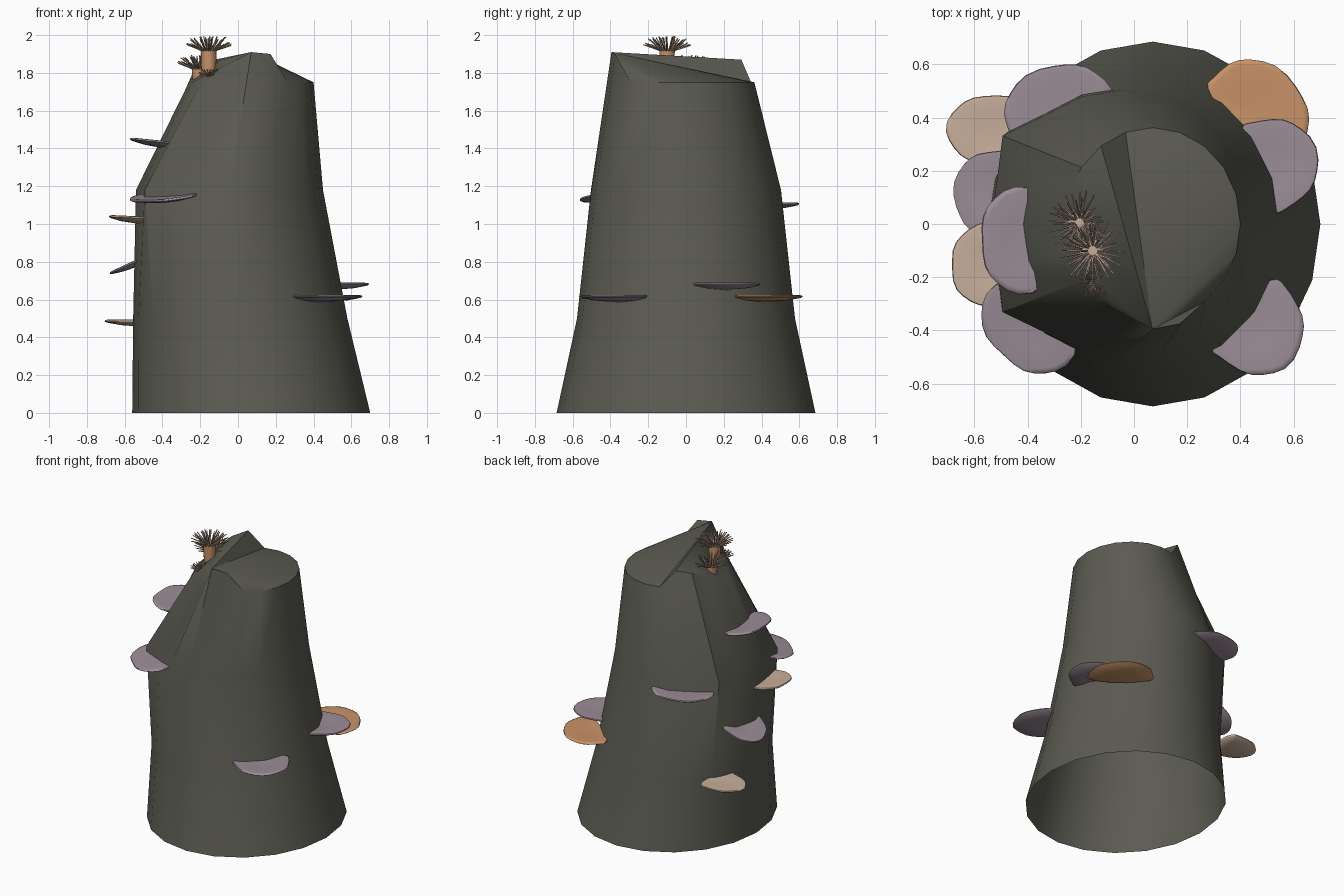
import bpy, math, random
from mathutils import Vector, Matrix

if "Cube" in bpy.data.objects:
    bpy.data.objects.remove(bpy.data.objects["Cube"])

random.seed(4)


def material(name, rgb):
    m = bpy.data.materials.new(name)
    m.diffuse_color = (*rgb, 1)
    m.use_nodes = True
    m.node_tree.nodes["Principled BSDF"].inputs["Base Color"].default_value = m.diffuse_color
    return m


ROCK = material("dark_rock", (0.105, 0.105, 0.085))
MAUVE = material("mauve", (0.33, 0.265, 0.31))
TAN = material("pale_tan", (0.58, 0.43, 0.33))
ORANGE = material("orange_brown", (0.58, 0.29, 0.14))


def build(name, verts, faces, mats, angle=40, indices=None):
    me = bpy.data.meshes.new(name)
    me.from_pydata(verts, [], faces)
    for m in mats:
        me.materials.append(m)
    if indices:
        me.polygons.foreach_set("material_index", indices)
    me.polygons.foreach_set("use_smooth", [True] * len(faces))
    me.set_sharp_from_angle(angle=math.radians(angle))
    me.update()
    ob = bpy.data.objects.new(name, me)
    bpy.context.collection.objects.link(ob)
    return ob


# Hollow rock column: leaning stack of 20-sided rings, open underneath
N = 20
rings = [(0, 0.07, 0.63, 0.685), (0.5, 0.012, 0.567, 0.577),
         (1.18, -0.045, 0.495, 0.503), (1.75, 0.07, 0.33, 0.362)]
broken_rim = {15: 1.91, 16: 1.90, 7: 1.87, 8: 1.84, 9: 1.79}
verts, faces = [], []
for r, (z, cx, rx, ry) in enumerate(rings):
    for i in range(N):
        a = math.tau * i / N
        k = 1.0
        if r == 2 and i in (8, 12):      # blunt corners on the left shoulder
            k = 1.12
        if r == 3 and i in (15, 16):
            k = 1.09
        zz = broken_rim.get(i, z) if r == 3 else z
        verts.append((cx + rx * k * math.cos(a) * (1 if r < 3 else 1 / k),
                      ry * k * math.sin(a), zz))
for r in range(3):
    for i in range(N):
        j = (i + 1) % N
        faces.append((r * N + i, r * N + j, r * N + N + j, r * N + N + i))
# jagged top, fanned out from the front peak
peak = 3 * N + 15
for k in range(1, N - 1):
    faces.append((peak, 3 * N + (15 + k) % N, 3 * N + (16 + k) % N))
build("rock_column", verts, faces, [ROCK], 35)


# Shelf growths: thin rounded lobes half sunk in the rock
def shelf(name, x, y, z, direction, half_width, depth, mat, tilt=0):
    n = 28
    phase = random.uniform(0, 6)
    profile = [(0.5, 0.002), (0.9, 0.009), (0.985, 0.007), (1.0, 0.0),
               (0.96, -0.006), (0.6, -0.020)]
    vs, fs = [], []
    for s, h in profile:
        for i in range(n):
            a = math.tau * i / n
            c, t = math.cos(a), math.sin(a)
            wob = 1 + 0.03 * math.sin(3 * a + phase) + 0.015 * math.sin(7 * a + phase)
            u = math.copysign(abs(c) ** 0.9, c) * (depth if c > 0 else 0.07)
            v = math.copysign(abs(t) ** 0.9, t) * half_width
            vs.append(Vector((u * s * wob, v * s * wob, h)))
    for r in range(len(profile) - 1):
        for i in range(n):
            j = (i + 1) % n
            fs.append((r * n + j, r * n + i, r * n + n + i, r * n + n + j))
    top, bottom = len(vs), len(vs) + 1
    vs += [Vector((0, 0, 0)), Vector((0, 0, -0.03))]
    last = (len(profile) - 1) * n
    for i in range(n):
        j = (i + 1) % n
        fs += [(top, i, j), (bottom, last + j, last + i)]
    m = (Matrix.Translation((x, y, z)) @ Matrix.Rotation(math.radians(direction), 4, 'Z')
         @ Matrix.Rotation(math.radians(-tilt), 4, 'Y'))
    build(name, [m @ v for v in vs], fs, [mat], 60)


shelf("shelf_right_upper", 0.495, 0.215, 0.68, 21, 0.178, 0.195, MAUVE)
shelf("shelf_right_lower", 0.45, 0.41, 0.615, 50, 0.215, 0.19, ORANGE)
shelf("shelf_front_right", 0.43, -0.36, 0.615, -41, 0.185, 0.22, MAUVE)
shelf("shelf_left_low", -0.50, 0.34, 0.485, 168, 0.14, 0.20, TAN)
shelf("shelf_back", -0.28, 0.415, 1.105, 114, 0.21, 0.18, MAUVE)
shelf("shelf_left_sloping", -0.51, 0.11, 0.815, 180, 0.17, 0.18, MAUVE, -25)
shelf("shelf_left_middle", -0.52, -0.15, 1.03, 188, 0.155, 0.17, TAN, 3)
shelf("shelf_front_left", -0.37, -0.36, 1.15, 228, 0.20, 0.19, MAUVE, -10)
shelf("shelf_left_high", -0.39, -0.06, 1.43, 182, 0.20, 0.19, MAUVE, 6)


# Anemones: stalk with a disc and three rings of thin tentacles
def anemone(name, x, y, z_low, z_top, size):
    vs, fs, mi = [], [], []

    def tube(a, b, ra, rb, sides, mat):
        q = (b - a).to_track_quat('Z', 'Y')
        o = len(vs)
        for p, r in ((a, ra), (b, rb)):
            for i in range(sides):
                t = math.tau * i / sides
                vs.append(p + q @ Vector((r * math.cos(t), r * math.sin(t), 0)))
        for i in range(sides):
            j = (i + 1) % sides
            fs.append((o + i, o + j, o + sides + j, o + sides + i))
            mi.append(mat)
        fs.append(tuple(o + sides + i for i in range(sides)))
        mi.append(1)

    tube(Vector((x, y, z_low)), Vector((x, y, z_top)), 0.036 * size, 0.042 * size, 14, 0)
    for count, elev, length, base in ((24, 22, 0.095, 0.038), (18, 44, 0.095, 0.03),
                                      (12, 66, 0.080, 0.02)):
        for i in range(count):
            t = math.tau * (i + random.uniform(-0.25, 0.25)) / count
            e = math.radians(elev + random.uniform(-6, 6))
            d = Vector((math.cos(t) * math.cos(e), math.sin(t) * math.cos(e), math.sin(e)))
            a = Vector((x + math.cos(t) * base * size, y + math.sin(t) * base * size,
                        z_top - 0.003))
            tube(a, a + d * length * size * random.uniform(0.9, 1.02),
                 0.0045 * size, 0.003 * size, 5, 1)
    build(name, vs, fs, [ORANGE, TAN], 50, mi)


anemone("anemone_tall", -0.155, -0.10, 1.74, 1.922, 1.0)
anemone("anemone_middle", -0.205, 0.005, 1.73, 1.825, 0.95)
anemone("anemone_small", -0.14, -0.22, 1.74, 1.785, 0.55)
